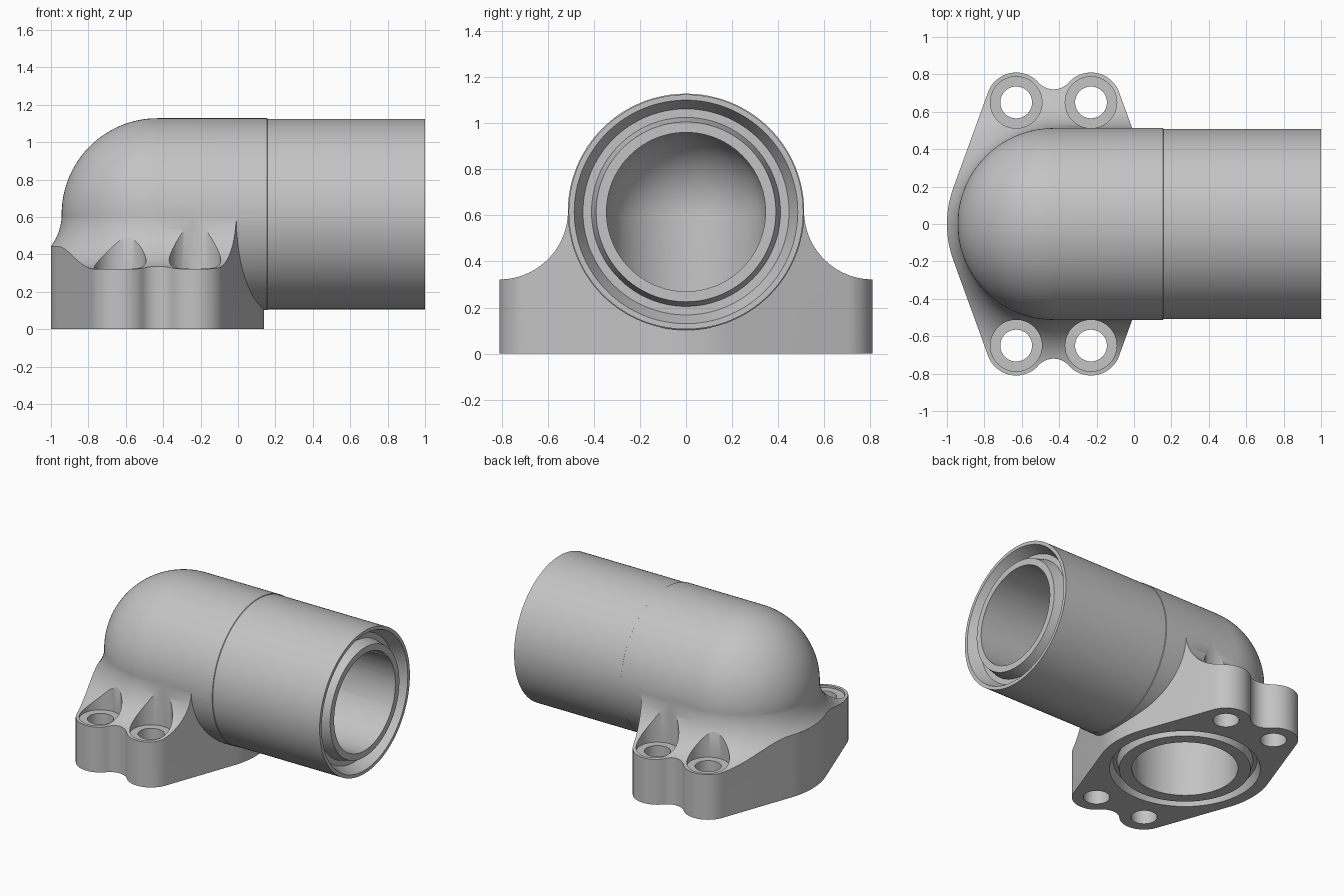
import bpy, bmesh, math
from math import sin, cos, pi, sqrt, atan2, acos

if "Cube" in bpy.data.objects:
    bpy.data.objects.remove(bpy.data.objects["Cube"])

CX, AXIS = -0.43, 0.615          # bend centre, height of the pipe axis
BOSS_X, BOSS_Y, BOSS_R, END_R = 0.20, 0.65, 0.16, 0.57

grey = bpy.data.materials.new("cast_grey")
grey.diffuse_color = (0.55, 0.55, 0.55, 1)
grey.use_nodes = True
grey.node_tree.nodes["Principled BSDF"].inputs["Base Color"].default_value = grey.diffuse_color


def arc(cx, cy, r, a0, a1, n):
    return [(cx + r * cos(a0 + (a1 - a0) * i / n), cy + r * sin(a0 + (a1 - a0) * i / n))
            for i in range(n + 1)]


def finish(bm, name):
    bmesh.ops.recalc_face_normals(bm, faces=bm.faces)
    me = bpy.data.meshes.new(name)
    bm.to_mesh(me)
    bm.free()
    me.materials.append(grey)
    ob = bpy.data.objects.new(name, me)
    bpy.context.collection.objects.link(ob)
    return ob


def loft(name, layers):
    """Closed solid through equally sized rings of points."""
    bm = bmesh.new()
    rings = [[bm.verts.new(p) for p in ring] for ring in layers]
    n = len(rings[0])
    for a, b in zip(rings, rings[1:]):
        for i in range(n):
            j = (i + 1) % n
            bm.faces.new((a[i], a[j], b[j], b[i]))
    bm.faces.new(rings[0][::-1])
    bm.faces.new(rings[-1])
    return finish(bm, name)


def revolve_x(name, profile, n=128):
    """Solid of revolution around the pipe axis; profile is (x, radius)."""
    return loft(name, [[(x, r * cos(2 * pi * i / n), AXIS + r * sin(2 * pi * i / n))
                        for i in range(n)] for x, r in profile])


def revolve_z(name, cx, cy, profile, n=96):
    """Solid of revolution around a vertical axis; profile is (radius, z)."""
    return loft(name, [[(cx + r * cos(2 * pi * i / n), cy + r * sin(2 * pi * i / n), z)
                        for i in range(n)] for r, z in profile])


def combine(ob, other, op):
    mod = ob.modifiers.new(op, 'BOOLEAN')
    mod.operation, mod.object, mod.solver = op, other, 'EXACT'
    bpy.context.view_layer.objects.active = ob
    bpy.ops.object.modifier_apply(modifier=mod.name)
    bpy.data.objects.remove(other)


# Flange outline: rounded ends, two bosses per side joined by a small neck
neck_r = (BOSS_X**2 + 0.07**2 - BOSS_R**2) / (2 * (BOSS_R - 0.07))
neck_y = BOSS_Y + 0.07 + neck_r
tan_a = atan2(BOSS_Y, BOSS_X) - acos((END_R - BOSS_R) / sqrt(BOSS_X**2 + BOSS_Y**2))
meet = atan2(neck_y - BOSS_Y, -BOSS_X)
quarter = (arc(0, 0, END_R, 0, tan_a, 8)
           + arc(BOSS_X, BOSS_Y, BOSS_R, tan_a, meet, 24)
           + arc(0, neck_y, neck_r, meet - pi, -pi / 2, 8)[1:])
half = quarter + [(-x, y) for x, y in quarter[-2::-1]]
outline = half + [(x, -y) for x, y in half[-2:0:-1]]
flange = loft("elbow_flange_fitting", [[(CX + x, y, z) for x, y in outline] for z in (0, 0.7)])

# Concave shoulder sweeping from the flange up to the pipe
shoulder = [(0.86, -0.1), (0.86, 0.322)]
shoulder += arc(0.81, 0.62, 0.298, -pi / 2, -pi, 28)


def horseshoe(r, z):
    pts = [(0.2, -r, z)]
    pts += [(CX + x, y, z) for x, y in arc(0, 0, r, -pi / 2, -3 * pi / 2, 72)]
    return pts + [(0.2, r, z)]


combine(flange, loft("shoulder", [horseshoe(r, z) for r, z in shoulder]), 'INTERSECT')

# Horizontal pipe with domed bend, fine seam step and grooved open end
dome = [(CX - 0.513 * cos(t), 0.513 * sin(t)) for t in
        [0.004 + (pi / 2 - 0.004) * i / 32 for i in range(33)]]
pipe = revolve_x("pipe", dome + [(0.155, 0.513), (0.158, 0.509), (1, 0.509), (1, 0.485),
                                 (0.92, 0.447), (0.92, 0.41), (1, 0.39), (1, 0.001)])
combine(flange, pipe, 'UNION')

# Bore: horizontal run with a domed back, then the vertical run
bore = [(CX - 0.345 * cos(t), 0.345 * sin(t)) for t in
        [0.004 + (pi / 2 - 0.004) * i / 24 for i in range(25)]]
combine(flange, revolve_x("bore", bore + [(1.1, 0.345)], 96), 'DIFFERENCE')
combine(flange, revolve_z("lower_bore", CX, 0, [(0.343, -0.1), (0.343, AXIS)]), 'DIFFERENCE')

# Seal groove in the underside, cut as a ring
bm = bmesh.new()
n = 96
section = [(0.425, -0.02), (0.425, 0), (0.44, 0.06), (0.465, 0.06), (0.488, 0), (0.488, -0.02)]
rings = [[bm.verts.new((CX + r * cos(2 * pi * i / n), r * sin(2 * pi * i / n), z))
          for r, z in section] for i in range(n)]
for i in range(n):
    a, b = rings[i], rings[(i + 1) % n]
    for k in range(len(section)):
        m = (k + 1) % len(section)
        bm.faces.new((a[k], a[m], b[m], b[k]))
combine(flange, finish(bm, "seal_groove"), 'DIFFERENCE')

# Bolt holes with counterbores cut into the shoulder
for sx in (-1, 1):
    for sy in (-1, 1):
        cutter = revolve_z("bolt_hole", CX + sx * BOSS_X, sy * BOSS_Y,
                           [(0.085, -0.1), (0.085, 0.308), (0.138, 0.308), (0.138, 0.7)], 48)
        combine(flange, cutter, 'DIFFERENCE')

bpy.ops.object.select_all(action='DESELECT')
flange.select_set(True)
bpy.context.view_layer.objects.active = flange
bpy.ops.object.shade_smooth_by_angle(angle=math.radians(30))
